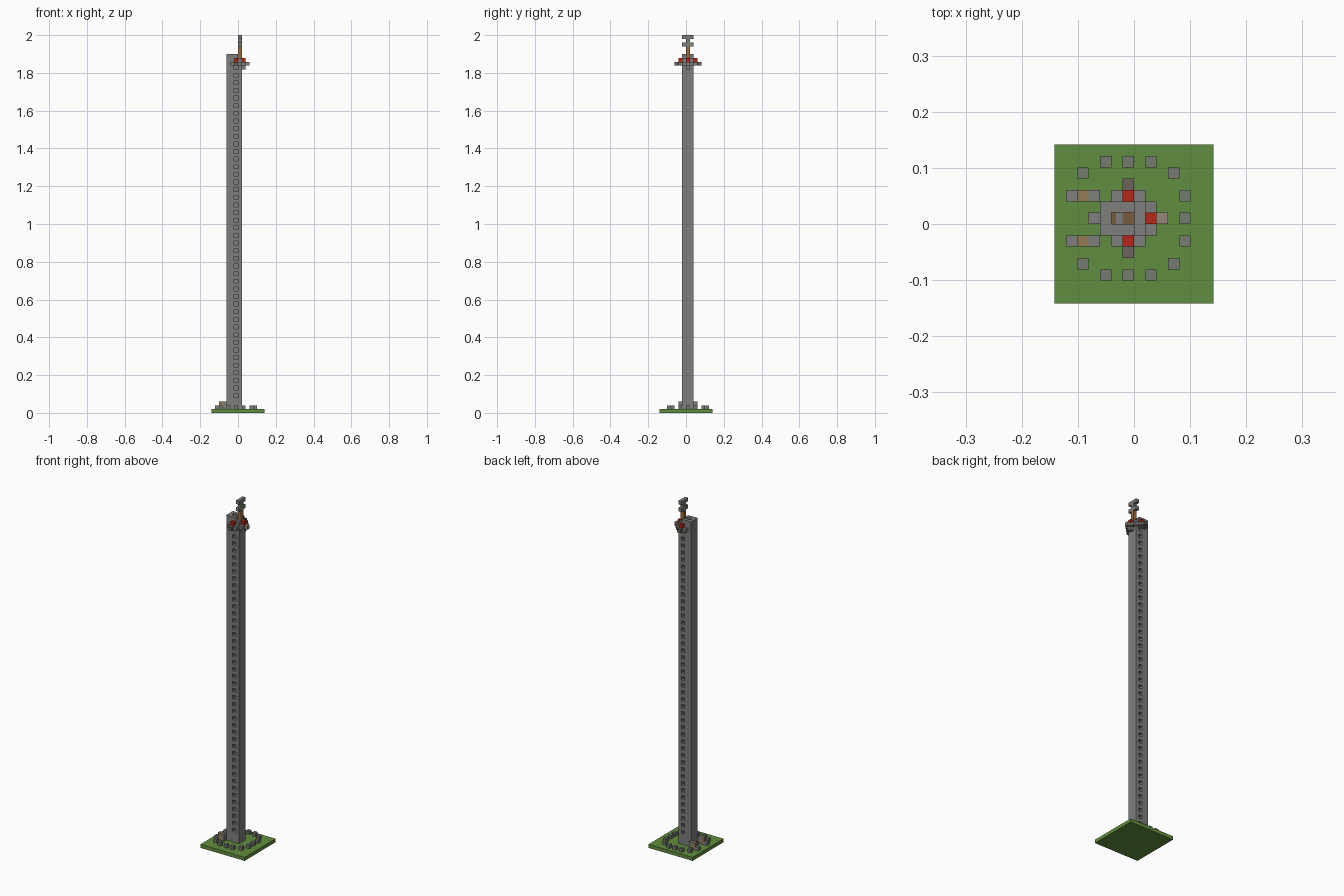
import bpy, bmesh
from mathutils import Matrix, Vector

cube = bpy.data.objects.get("Cube")
if cube:
    bpy.data.objects.remove(cube)

U = 2 / 99      # block size
HALF = 7        # half of the base, in blocks


def material(name, rgb):
    m = bpy.data.materials.new(name)
    m.use_nodes = True
    m.diffuse_color = (*rgb, 1)
    m.node_tree.nodes["Principled BSDF"].inputs["Base Color"].default_value = (*rgb, 1)
    return m


grass = material("grass green", (0.12, 0.27, 0.05))
stone = material("stone grey", (0.21, 0.21, 0.20))
mossy = material("mossy grey", (0.18, 0.20, 0.16))
red = material("fire red", (0.46, 0.02, 0.01))
wood = material("pole wood", (0.33, 0.15, 0.05))
dark_wood = material("dark wood", (0.18, 0.11, 0.05))
tan = material("tan wood", (0.30, 0.20, 0.09))
pale = material("pale stone", (0.30, 0.24, 0.19))
ledge = material("ledge brown grey", (0.15, 0.125, 0.11))


def blocks(name, mat, boxes):
    """One object from boxes given as corner cell (x, y, z) and size in cells."""
    bm = bmesh.new()
    for corner, size in boxes:
        size = Vector(size)
        centre = Vector(corner) + size / 2 - Vector((HALF, HALF, 0))
        bmesh.ops.create_cube(bm, size=1, matrix=Matrix.Translation(centre * U)
                              @ Matrix.Diagonal((*(size * U), 1)))
    mesh = bpy.data.meshes.new(name)
    bm.to_mesh(mesh)
    bm.free()
    mesh.materials.append(mat)
    obj = bpy.data.objects.new(name, mesh)
    bpy.context.collection.objects.link(obj)
    return obj


def cells(places, z):
    return [((x, y, z), (1, 1, 1)) for x, y in places]


# Ground slab, with a wooden block below the shaft
blocks("ground", grass, [((0, 0, 0), (14, 14, 1))])
blocks("shaft_floor", dark_wood, [((6, 7, -0.04), (1, 1, 0.1))])

# Ring of stones, mirrored front to back about row seven
half_ring = [(2, 4), (4, 5), (6, 5), (8, 5), (10, 4), (11, 2)]
ring = [(x, 7 + s * d) for x, d in half_ring for s in (-1, 1)] + [(11, 7)]
blocks("stone_ring", mossy, cells(ring, 1))

# Two small steps beside the tower
for side, y in (("front", 5), ("back", 9)):
    blocks(side + "_step_stones", stone,
           cells([(1, y), (3, y)], 1) + cells([(3, y)], 2))
    blocks(side + "_step_wood", tan, [((2, y, 1), (1, 1, 2))])
blocks("door_step", stone, cells([(3, 7)], 1))

# Tower: solid sides and core, with window recesses left open front and back
tower = [((4, 6, 1), (2, 3, 92)), ((7, 6, 1), (1, 3, 92)), ((6, 7, 1), (1, 1, 91))]
for y in (6, 8):
    tower.append(((6, y, 1), (1, 1, 3)))
    tower += [((6, y, z), (1, 1, 1)) for z in range(5, 91, 2)]
    tower.append(((6, y, 91), (1, 1, 2)))
blocks("tower", stone, tower)

# Parapet around the shaft opening
blocks("parapet", stone, [((4, 6, 93), (1, 3, 1)),
                          ((5, 6, 93), (2, 1, 1)), ((5, 8, 93), (2, 1, 1))])
blocks("hatch", dark_wood, [((6, 7, 92), (1, 1, 1)), ((5, 7, 93), (0.4, 1, 0.1))])

# Side balconies with fires
for side, s in (("front", -1), ("back", 1)):
    y = 7 + 2 * s
    blocks(side + "_balcony", stone, cells([(5, y), (6, y), (7, y)], 91))
    blocks(side + "_balcony_ledge", ledge, cells([(6, y + s)], 91))
    blocks(side + "_fire", red, cells([(6, y)], 92))

# Left balcony with fire and a bracket
blocks("left_balcony", stone, cells([(8, 6), (8, 7), (8, 8)], 91) + cells([(8, 7)], 90))
blocks("left_balcony_ledge", pale, cells([(9, 7)], 91))
blocks("left_fire", red, cells([(8, 7)], 92))

# Mast and its two crossbars
blocks("mast", wood, [((7, 7, 93), (1, 1, 3))])
blocks("mast_crossbars", stone, [((7, 6, 96), (1, 3, 1)), ((7, 7, 97), (1, 1, 1)),
                                 ((7, 6, 98), (1, 3, 1))])

# Stand the model exactly on the floor
floor = bpy.data.objects["shaft_floor"]
floor.location.z = 0.04 * U
